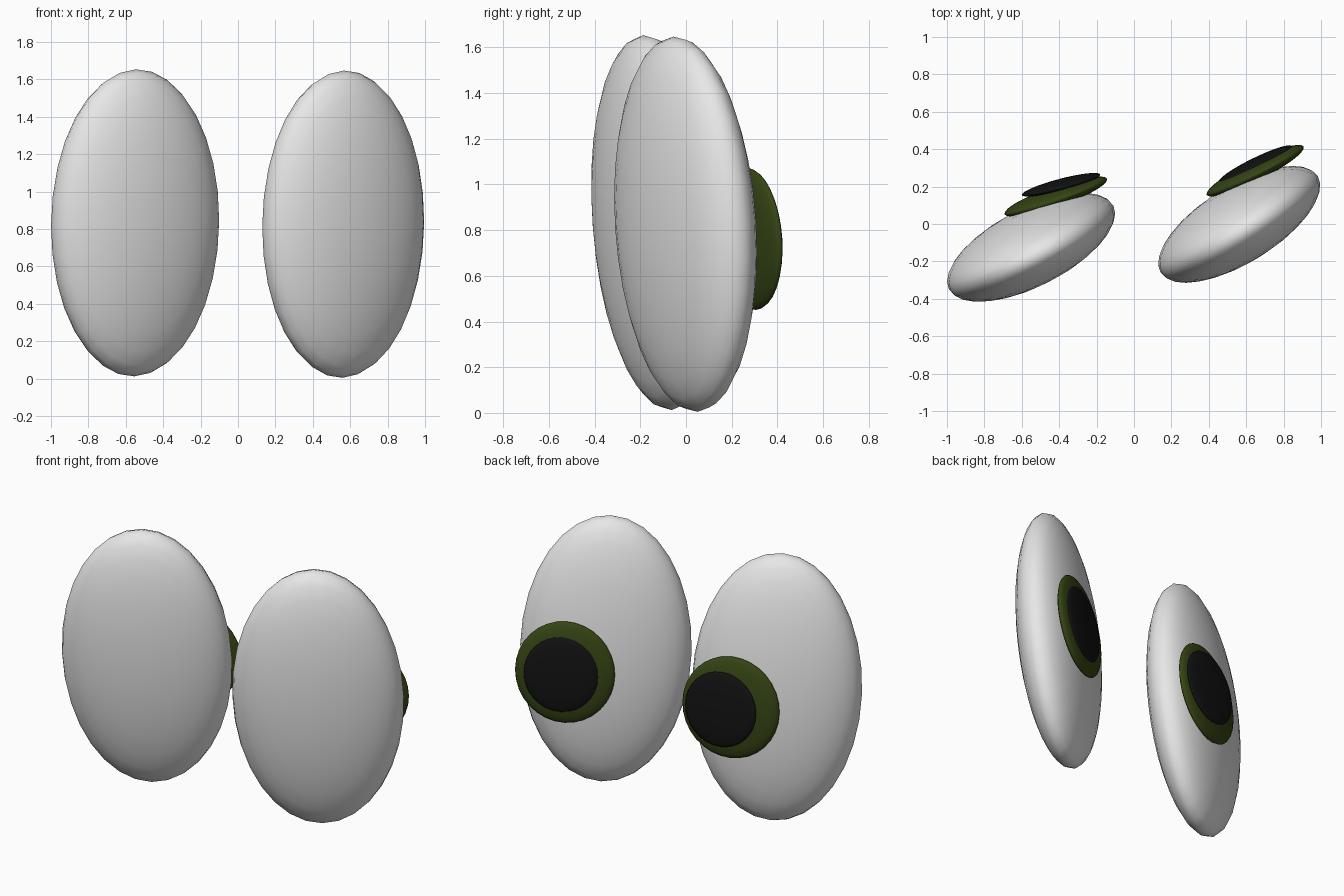
import bpy
import bmesh
from math import radians
from mathutils import Matrix, Euler, Vector

cube = bpy.data.objects.get("Cube")
if cube:
    bpy.data.objects.remove(cube, do_unlink=True)


def make_material(name, rgb):
    mat = bpy.data.materials.new(name)
    mat.use_nodes = True
    color = (*rgb, 1.0)
    mat.diffuse_color = color
    mat.node_tree.nodes["Principled BSDF"].inputs["Base Color"].default_value = color
    return mat


white = make_material("eye white", (0.8, 0.8, 0.8))
olive = make_material("iris olive", (0.036, 0.06, 0.007))
black = make_material("pupil black", (0.006, 0.006, 0.006))


def lens(name, mat, center, radii, turn, tilt=4.0, roll=0.0):
    """Flattened smooth sphere with its poles along the gaze (y) axis."""
    bm = bmesh.new()
    bmesh.ops.create_uvsphere(bm, u_segments=32, v_segments=16, radius=1.0)
    bm.transform(Matrix.Diagonal((*radii, 1.0)) @ Matrix.Rotation(radians(90), 4, "X"))
    for face in bm.faces:
        face.smooth = True
    mesh = bpy.data.meshes.new(name)
    bm.to_mesh(mesh)
    bm.free()
    mesh.materials.append(mat)
    obj = bpy.data.objects.new(name, mesh)
    obj.location = Vector(center)
    obj.rotation_euler = Euler((radians(tilt), radians(roll), radians(turn)), "XYZ")
    bpy.context.collection.objects.link(obj)
    return obj


EYEBALL = (0.493, 0.2, 0.823)
IRIS = (0.29, 0.05, 0.312)
PUPIL = (0.217, 0.028, 0.23)

# Right eye
lens("right_eyeball", white, (-0.55, -0.125, 0.833), EYEBALL, 26.7, 4.0, -1.7)
lens("right_iris", olive, (-0.418, 0.147, 0.772), IRIS, 19)
lens("right_pupil", black, (-0.39, 0.21, 0.775), PUPIL, 14.7)

# Left eye
lens("left_eyeball", white, (0.5625, -0.002, 0.826), EYEBALL, 31.4, 3.3, -1.7)
lens("left_iris", olive, (0.648, 0.285, 0.762), IRIS, 26.5)
lens("left_pupil", black, (0.65, 0.322, 0.76), PUPIL, 26)
